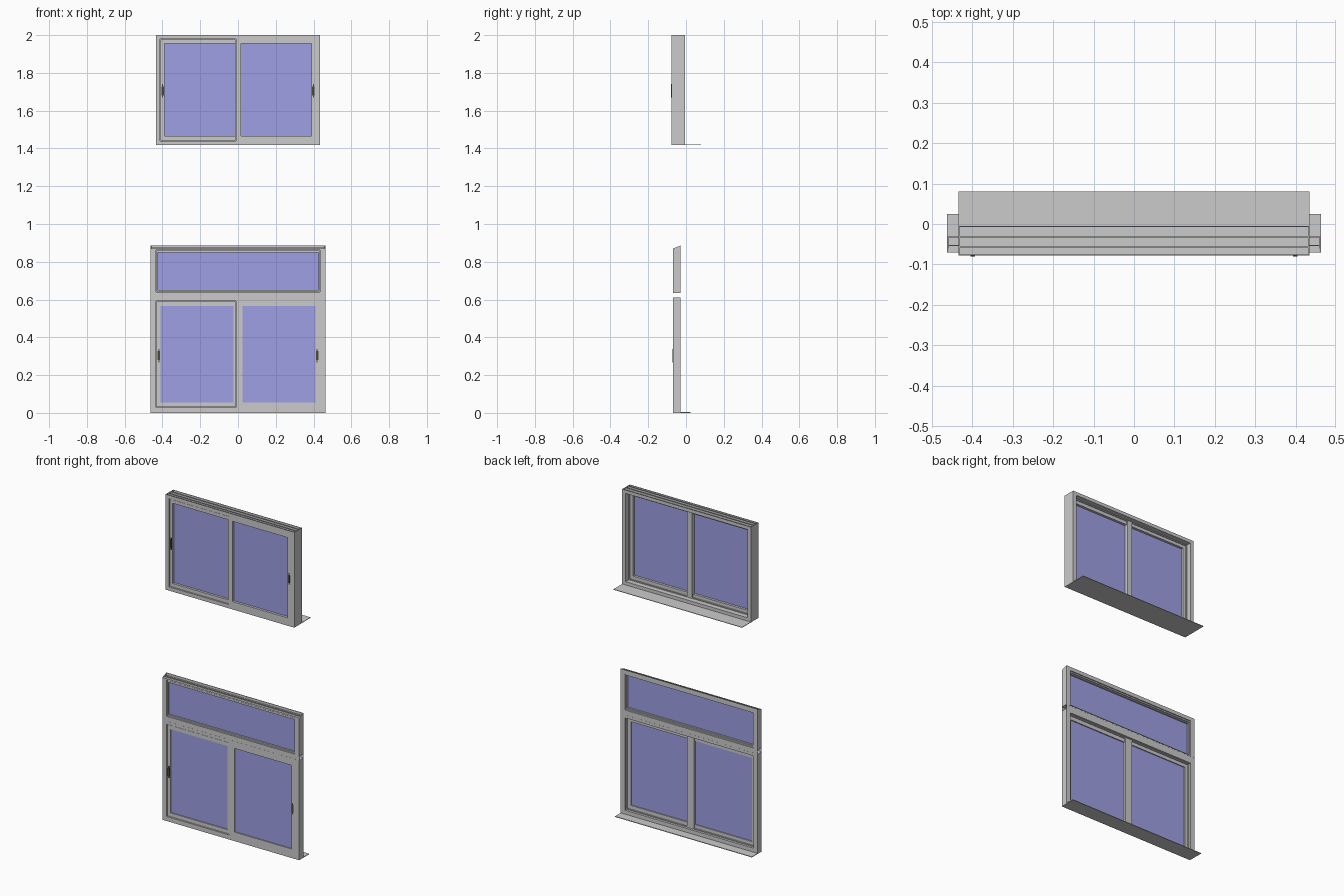
import bpy, bmesh

if "Cube" in bpy.data.objects:
    bpy.data.objects.remove(bpy.data.objects["Cube"])


def material(name, color):
    m = bpy.data.materials.new(name)
    m.diffuse_color = color
    m.use_nodes = True
    m.node_tree.nodes["Principled BSDF"].inputs["Base Color"].default_value = m.diffuse_color
    return m


GLASS = material("blue_glass", (0.35, 0.35, 0.78, 1))
DARK = material("dark_handle", (0.07, 0.07, 0.04, 1))


def finish(name, bm, mat=None):
    bmesh.ops.recalc_face_normals(bm, faces=bm.faces)
    me = bpy.data.meshes.new(name)
    bm.to_mesh(me)
    bm.free()
    ob = bpy.data.objects.new(name, me)
    bpy.context.collection.objects.link(ob)
    if mat:
        me.materials.append(mat)
    return ob


def box(name, x0, x1, y0, y1, z0, z1, mat=None):
    bm = bmesh.new()
    bmesh.ops.create_cube(bm, size=1)
    for v in bm.verts:
        v.co = ((x0 + x1) / 2 + v.co.x * (x1 - x0),
                (y0 + y1) / 2 + v.co.y * (y1 - y0),
                (z0 + z1) / 2 + v.co.z * (z1 - z0))
    return finish(name, bm, mat)


def ring(name, x0, x1, z0, z1, hole, y0, y1):
    """Rectangular frame with a rectangular opening (x0, x1, z0, z1)."""
    bm = bmesh.new()

    def loop(a, b, c, d, y):
        return [bm.verts.new(p) for p in ((a, y, c), (b, y, c), (b, y, d), (a, y, d))]
    of, ob_ = loop(x0, x1, z0, z1, y0), loop(x0, x1, z0, z1, y1)
    nf, nb = loop(*hole, y0), loop(*hole, y1)
    for a, b in ((of, nf), (ob_, nb), (of, ob_), (nf, nb)):
        for i in range(4):
            j = (i + 1) % 4
            bm.faces.new((a[i], a[j], b[j], b[i]))
    return finish(name, bm)


def plane(name, x0, x1, z0, z1, y):
    bm = bmesh.new()
    bm.faces.new([bm.verts.new(p) for p in ((x0, y, z0), (x1, y, z0), (x1, y, z1), (x0, y, z1))])
    return finish(name, bm)


def sash(name, x0, x1, z0, z1, hole, y0, y1):
    """Sash ring, glazing bead step and glass pane."""
    a, b, c, d = hole
    ring(name, x0, x1, z0, z1, hole, y0, y1)
    ym = (y0 + y1) / 2
    box(name + "_glass", a - .002, b + .002, ym - .002, ym + .002, c - .002, d + .002, GLASS)


def handle(name, x, z, y):
    """Flush pull handle: narrow strip with a wider grip."""
    box(name + "_strip", x - .003, x + .003, y - .001, y + .004, z - .035, z + .035, DARK)
    box(name + "_grip", x - .006, x + .006, y - .002, y + .004, z - .024, z + .024, DARK)


def slider(p, W, edge, gw, mid, gm, z0, z1, zs, zg, yf, yb):
    """Outer frame with a recessed left sash and a flush right sash."""
    ring(p + "_frame", -W, W, z0, z1, (-edge, edge, *zs), yf, yb)
    g = .003
    ym = yf + (yb - yf) * .5
    sash(p + "_left_sash", -edge + g, -mid, zs[0] + g, zs[1] - g,
         (-gw, -gm, *zg), yf + .004, ym)
    sash(p + "_right_sash", -mid + g, edge, *zs, (gm, gw, *zg), yf, ym - .003)
    # track rib behind the sashes and rear meeting stile
    k = .006
    ring(p + "_track_rib", -edge, edge, *zs,
         (-edge + k, edge - k, zs[0] + k, zs[1] - k), ym + .001, ym + .006)
    box(p + "_meeting_stile", -gm, gm, ym - .004, ym + .006, *zs)


# upper window
slider("upper", .435, .412, .39, .013, .017, 1.42, 1.986,
       (1.44, 1.979), (1.465, 1.955), -.078, -.005)
for i, (a, b) in enumerate(((-.078, -.075), (-.060, -.055), (-.035, -.030), (-.008, -.005))):
    box(f"upper_head_rib_{i}", -.435, .435, a, b, 1.986, 2)
for s in (-1, 1):
    box("upper_head_end_cap", min(s * .432, s * .435), max(s * .432, s * .435), -.078, -.005, 1.986, 2)
    handle("upper_handle", s * .399, 1.705, -.078)
box("upper_sill", -.435, .435, -.078, .08, 1.417, 1.42)

# lower window
slider("lower", .463, .435, .41, .014, .024, .003, .61,
       (.028, .592), (.055, .566), -.07, -.03)
for s in (-1, 1):
    handle("lower_handle", s * .419, .303, -.07)
box("lower_sill", -.463, .463, -.07, .025, 0, .004)

# open-ended mullion between lower window and fixed light
for side, y in (("front", -.0695), ("back", -.0305)):
    plane("mullion_" + side, -.463, .463, .61, .635, y)

# fixed light above the mullion
ring("fixed_light_frame", -.463, .463, .635, .87, (-.435, .435, .64, .862), -.07, -.03)
sash("fixed_light_sash", -.432, .432, .643, .859, (-.427, .427, .651, .848), -.066, -.042)
ring("fixed_light_stop", -.435, .435, .64, .862, (-.428, .428, .648, .854), -.042, -.036)
box("fixed_light_head_rib", -.463, .463, -.033, -.03, .87, .885)
box("fixed_light_mid_rib", -.463, .463, -.055, -.052, .87, .876)
for s in (-1, 1):
    cap = box("fixed_light_end_cap", min(s * .459, s * .463), max(s * .459, s * .463), -.07, -.03, .86, .885)
    for v in cap.data.vertices:  # sloped top edge
        if v.co.z > .88 and v.co.y < -.05:
            v.co.z = .87
